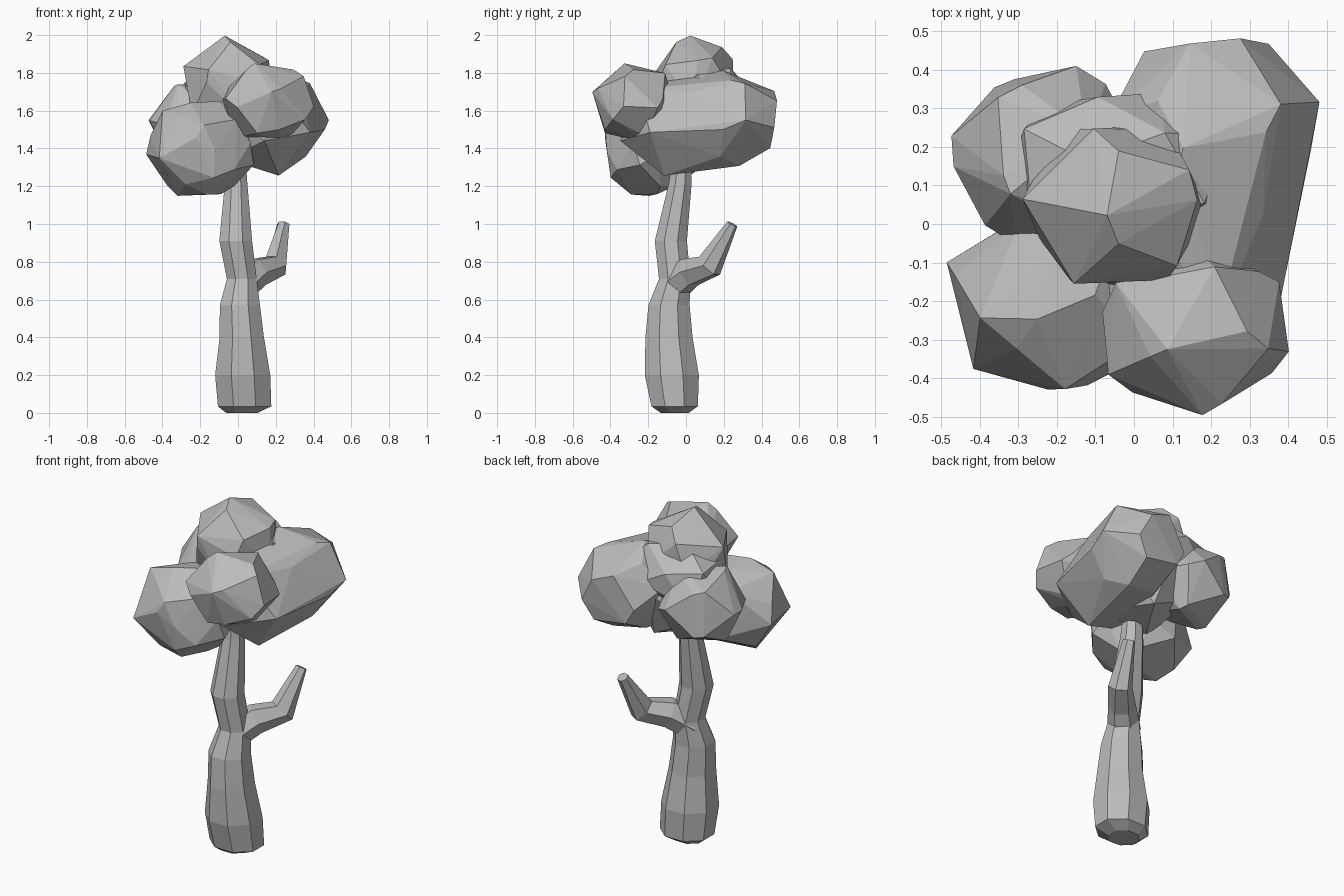
import bpy
import bmesh
from math import cos, sin, tau
from mathutils import Matrix, Vector

if "Cube" in bpy.data.objects:
    bpy.data.objects.remove(bpy.data.objects["Cube"], do_unlink=True)

grey = bpy.data.materials.new("plain_grey")
grey.use_nodes = True
GREY = (0.5, 0.5, 0.5, 1)
grey.diffuse_color = GREY
grey.node_tree.nodes["Principled BSDF"].inputs["Base Color"].default_value = GREY


def add_object(name, bm):
    bmesh.ops.recalc_face_normals(bm, faces=bm.faces[:])
    mesh = bpy.data.meshes.new(name)
    bm.to_mesh(mesh)
    bm.free()
    mesh.materials.append(grey)
    obj = bpy.data.objects.new(name, mesh)
    bpy.context.scene.collection.objects.link(obj)
    return obj


def frame(first, second):
    """Rotation whose z axis follows first, with second in its xz plane."""
    z = Vector(first).normalized()
    y = z.cross(Vector(second)).normalized()
    return Matrix((y.cross(z), y, z)).transposed()


def ball_corners(center, radii, pole, neighbour):
    """Icosahedron corners, two adjacent ones aimed along given directions."""
    bm = bmesh.new()
    bmesh.ops.create_icosphere(bm, subdivisions=1, radius=1)
    bm.verts.ensure_lookup_table()
    start = bm.verts[0]
    beside = start.link_edges[0].other_vert(start)
    turn = frame(pole, neighbour) @ frame(start.co, beside.co).inverted()
    corners = [Vector(center) + Vector([a * r for a, r in zip(turn @ v.co, radii)])
               for v in bm.verts]
    bm.free()
    return corners


def leaf_mass(name, *balls):
    """Faceted skin stretched around one or more balls."""
    bm = bmesh.new()
    for ball in balls:
        for corner in ball_corners(*ball):
            bm.verts.new(corner)
    hull = bmesh.ops.convex_hull(bm, input=bm.verts[:])
    inside = {g for g in hull["geom_interior"] if isinstance(g, bmesh.types.BMVert)}
    bmesh.ops.delete(bm, geom=list(inside), context='VERTS')
    add_object(name, bm)


def tube(name, rings, sides, level):
    """Loft of elliptical rings (x, y, z, rx, ry), level or square to the path."""
    bm = bmesh.new()
    centers = [Vector(r[:3]) for r in rings]
    loops = []
    for i, (c, ring) in enumerate(zip(centers, rings)):
        along = centers[min(i + 1, len(rings) - 1)] - centers[max(i - 1, 0)]
        turn = Matrix.Identity(3) if level else frame(along, (0, 0, 1))
        loops.append([bm.verts.new(c + turn @ Vector(
            (ring[3] * cos(tau * (k + 0.5) / sides),
             ring[4] * sin(tau * (k + 0.5) / sides), 0)))
            for k in range(sides)])
    for a, b in zip(loops, loops[1:]):
        for k in range(sides):
            n = (k + 1) % sides
            bm.faces.new((a[k], a[n], b[n], b[k]))
    bm.faces.new(loops[0])
    bm.faces.new(loops[-1])
    add_object(name, bm)


# Trunk: swollen foot, narrow waist, slight bend into the crown
tube("trunk", [
    (0.02, -0.06, 0, 0.09, 0.08),
    (0.035, -0.06, 0.035, 0.153, 0.133),
    (0.025, -0.075, 0.2, 0.158, 0.155),
    (0.02, -0.09, 0.4, 0.127, 0.135),
    (0.01, -0.09, 0.57, 0.115, 0.118),
    (0.02, -0.06, 0.71, 0.085, 0.09),
    (-0.012, -0.08, 0.91, 0.094, 0.092),
    (-0.01, -0.03, 1.22, 0.064, 0.065),
    (-0.01, -0.02, 1.4, 0.05, 0.05),
], 8, True)

# Side branch: flares out of the waist, then rises to a blunt tip
tube("branch", [
    (0.01, -0.07, 0.67, 0.09, 0.09),
    (0.1, 0.02, 0.745, 0.085, 0.075),
    (0.2, 0.125, 0.78, 0.075, 0.065),
    (0.24, 0.245, 1.0, 0.03, 0.034),
], 6, False)

# Crown: outer clumps, each a skin over differently turned balls
leaf_mass("front_right_clump",
          ((-0.21, -0.19, 1.4), (0.295, 0.27, 0.27),
           (0.03, -0.25, 0.13), (-0.17, -0.09, 0.22)),
          ((-0.19, -0.19, 1.39), (0.295, 0.235, 0.26),
           (-0.28, 0.07, 0.09), (-0.28, -0.11, -0.02)),
          ((-0.17, -0.2, 1.4), (0.26, 0.24, 0.26),
           (0.08, 0.05, -0.24), (0.14, -0.17, -0.1)))
leaf_mass("front_left_clump",
          ((0.155, -0.27, 1.64), (0.26, 0.235, 0.225),
           (0.02, -0.22, 0.06), (-0.06, -0.05, 0.21)),
          ((0.16, -0.28, 1.64), (0.25, 0.21, 0.21),
           (0.24, -0.06, -0.02), (0.165, -0.015, 0.15)))
leaf_mass("left_side_mass",
          ((0.2, 0.24, 1.56), (0.27, 0.28, 0.265),
           (-0.07, -0.04, 0.25), (0.18, 0.07, 0.14)),
          ((0.21, 0.25, 1.55), (0.28, 0.265, 0.24),
           (0.27, 0.07, 0), (0.15, 0.23, 0.1)),
          ((0.14, -0.06, 1.52), (0.27, 0.3, 0.28),
           (0, -0.27, -0.08), (0.07, -0.06, -0.24)))
leaf_mass("back_right_clump",
          ((-0.23, 0.18, 1.54), (0.24, 0.245, 0.24),
           (0.08, 0.225, 0.02), (-0.13, 0.14, 0.15)),
          ((-0.23, 0.18, 1.53), (0.25, 0.235, 0.23),
           (-0.235, 0.05, 0.02), (-0.15, -0.17, 0)))
leaf_mass("top_clump",
          ((-0.05, 0.05, 1.73), (0.26, 0.24, 0.27),
           (-0.02, -0.03, 0.26), (-0.22, 0.01, 0.13)),
          ((-0.04, 0.05, 1.73), (0.24, 0.23, 0.26),
           (0, 0.16, 0.21), (0.2, 0.04, 0.16)))

# Inner foliage that fills the valleys between the clumps
leaf_mass("crown_core",
          ((0, 0.05, 1.52), (0.28, 0.29, 0.28),
           (0, 0.25, 0.05), (0.05, 0.1, -0.24)))
leaf_mass("back_valley_fill",
          ((-0.14, 0.15, 1.65), (0.2, 0.2, 0.2),
           (-0.15, 0.1, 0.1), (0, 0.2, 0.1)),
          ((0.06, 0.14, 1.65), (0.21, 0.2, 0.2),
           (0.02, 0.1, 0.18), (0, 0.2, -0.05)))
